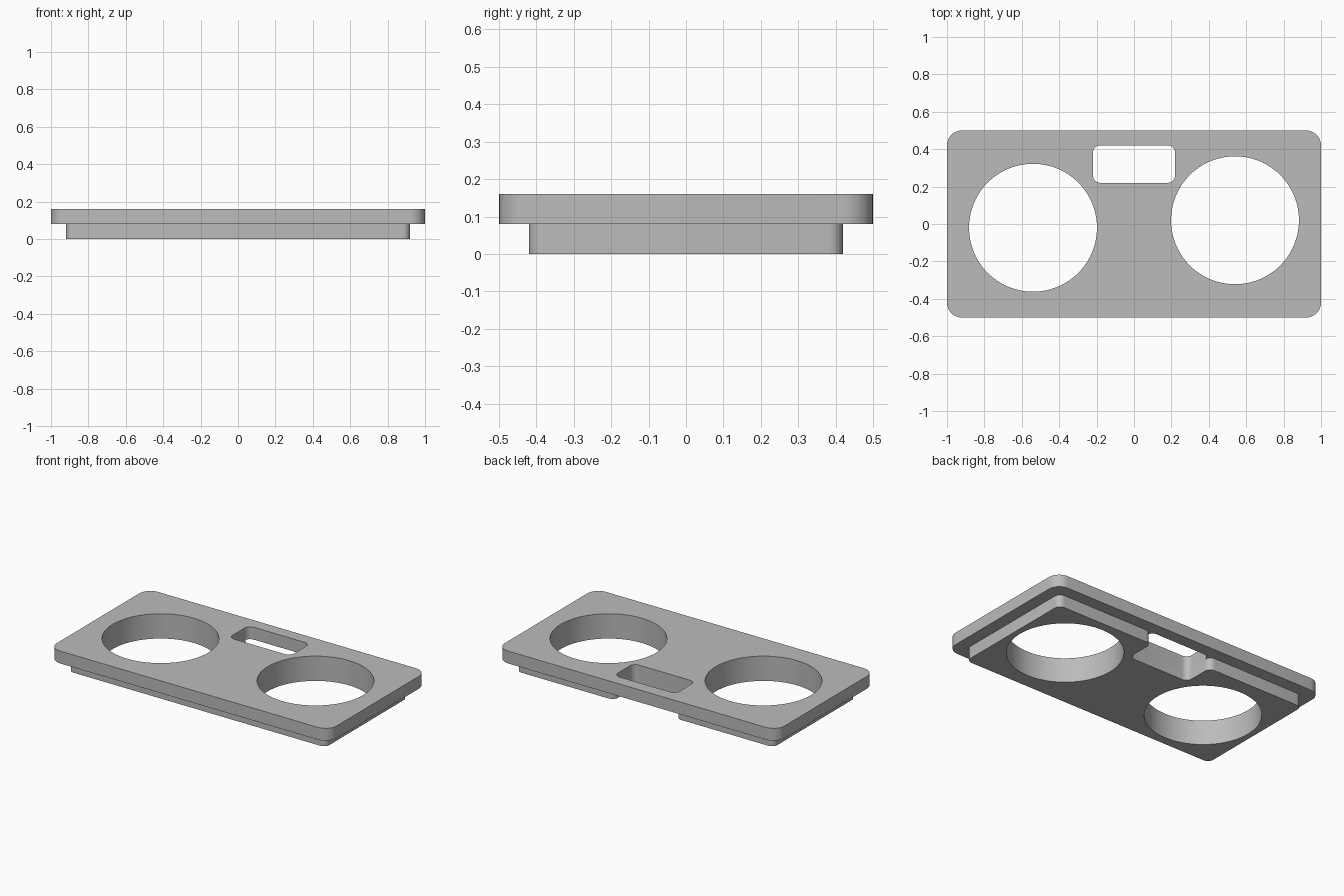
import bpy, bmesh, math
from mathutils import Vector

cube = bpy.data.objects.get("Cube")
if cube:
    bpy.data.objects.remove(cube, do_unlink=True)

grey = bpy.data.materials.new("grey_plastic")
grey.use_nodes = True
colour = (0.5, 0.5, 0.5, 1)
grey.diffuse_color = colour
grey.node_tree.nodes["Principled BSDF"].inputs["Base Color"].default_value = colour


def rounded(corners, radius, steps=8):
    """Outline of a right-angled polygon with every corner rounded."""
    points = []
    for i, c in enumerate(corners):
        c = Vector(c)
        a = (Vector(corners[i - 1]) - c).normalized()
        b = (Vector(corners[(i + 1) % len(corners)]) - c).normalized()
        for s in range(steps + 1):
            t = math.pi / 2 * s / steps
            points.append(c + radius * (a * (1 - math.sin(t)) + b * (1 - math.cos(t))))
    return points


def rectangle(x, y0, y1):
    return [(-x, y0), (x, y0), (x, y1), (-x, y1)]


def circle(cx, cy, radius, sides=96):
    angles = [math.tau * i / sides for i in range(sides)]
    return [Vector((cx + radius * math.cos(a), cy + radius * math.sin(a))) for a in angles]


def prism(name, outline, z0, z1):
    bm = bmesh.new()
    face = bm.faces.new([bm.verts.new((p.x, p.y, z0)) for p in outline])
    top = bmesh.ops.extrude_face_region(bm, geom=[face])["geom"]
    bmesh.ops.translate(bm, vec=(0, 0, z1 - z0),
                        verts=[g for g in top if isinstance(g, bmesh.types.BMVert)])
    bmesh.ops.recalc_face_normals(bm, faces=bm.faces)
    mesh = bpy.data.meshes.new(name)
    bm.to_mesh(mesh)
    bm.free()
    mesh.materials.append(grey)
    obj = bpy.data.objects.new(name, mesh)
    bpy.context.collection.objects.link(obj)
    return obj


def combine(target, tool, operation):
    mod = target.modifiers.new(tool.name, "BOOLEAN")
    mod.object, mod.operation, mod.solver = tool, operation, "EXACT"
    bpy.context.view_layer.objects.active = target
    bpy.ops.object.modifier_apply(modifier=mod.name)
    bpy.data.objects.remove(tool, do_unlink=True)


# Wide top plate
plate = prism("holder_plate", rounded(rectangle(1, -0.5, 0.5), 0.08), 0.08, 0.16)

# Narrower base with an open notch at the back
notched = [(-0.92, -0.42), (0.92, -0.42), (0.92, 0.42), (0.22, 0.42),
           (0.22, 0.22), (-0.22, 0.22), (-0.22, 0.42), (-0.92, 0.42)]
base = prism("base", rounded(notched, 0.04), 0, 0.08)
combine(plate, base, "UNION")

# Two round openings, slightly staggered, and the slot above the notch
for side in (-1, 1):
    hole = prism("round_hole", circle(0.54 * side, 0.02 * side, 0.342), -0.1, 0.3)
    combine(plate, hole, "DIFFERENCE")
slot = prism("slot", rounded(rectangle(0.22, 0.22, 0.42), 0.04), 0.04, 0.3)
combine(plate, slot, "DIFFERENCE")

# Smooth curved walls, crisp rims
bpy.ops.object.select_all(action="DESELECT")
plate.select_set(True)
bpy.context.view_layer.objects.active = plate
bpy.ops.object.shade_smooth_by_angle(angle=math.radians(30))
